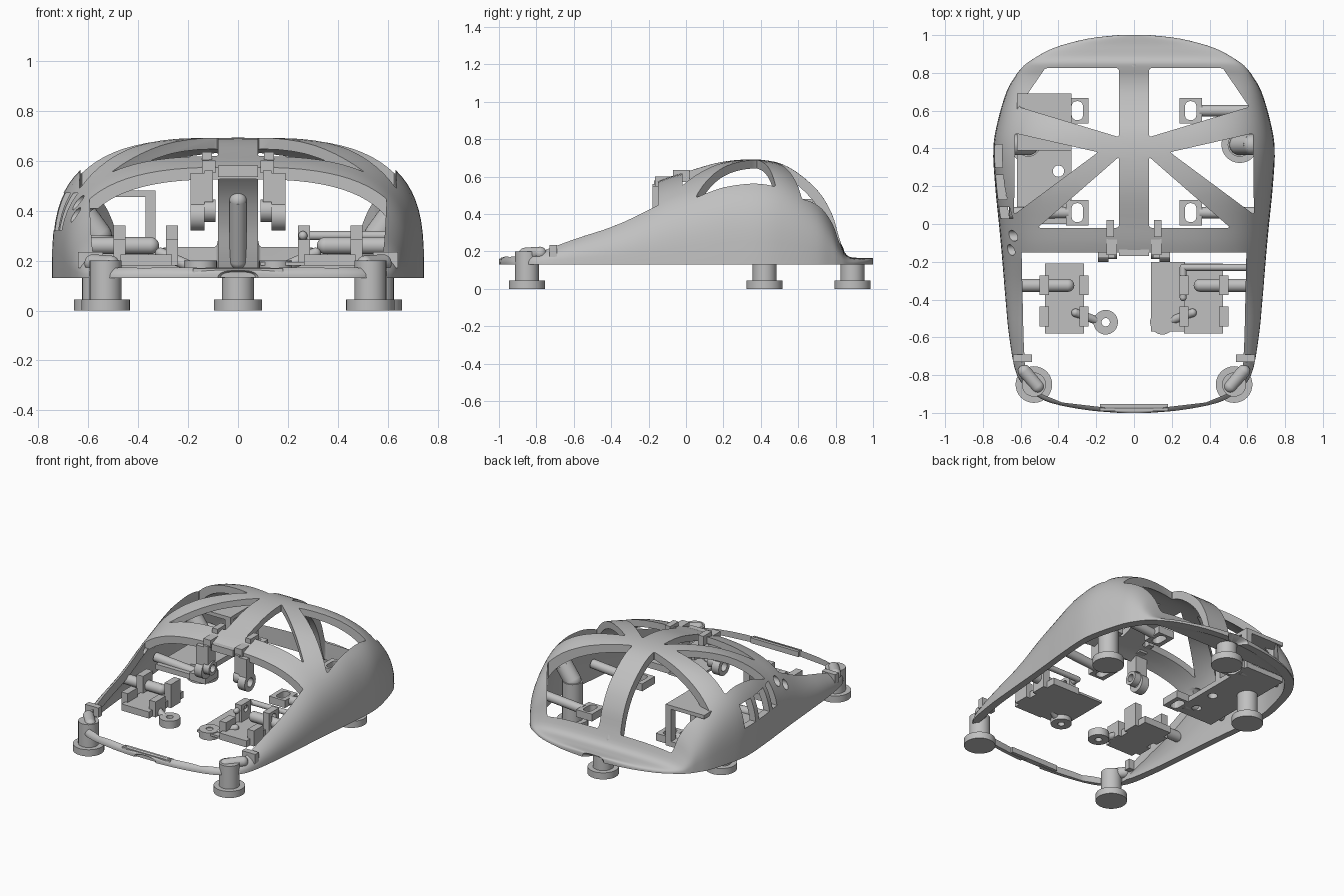
import bpy, bmesh, math
from mathutils import Vector

if "Cube" in bpy.data.objects:
    bpy.data.objects.remove(bpy.data.objects["Cube"], do_unlink=True)

grey = bpy.data.materials.new("plain grey")
grey.use_nodes = True
grey.diffuse_color = (0.53, 0.53, 0.53, 1)
grey.node_tree.nodes["Principled BSDF"].inputs["Base Color"].default_value = (0.53, 0.53, 0.53, 1)
BASE = 0.13


def finish(name, bm):
    bmesh.ops.recalc_face_normals(bm, faces=bm.faces)
    mesh = bpy.data.meshes.new(name)
    bm.to_mesh(mesh)
    bm.free()
    mesh.materials.append(grey)
    ob = bpy.data.objects.new(name, mesh)
    bpy.context.collection.objects.link(ob)
    return ob


def smooth(ob):
    bpy.ops.object.select_all(action='DESELECT')
    ob.select_set(True)
    bpy.context.view_layer.objects.active = ob
    bpy.ops.object.shade_smooth_by_angle(angle=math.radians(35))
    return ob


def volume(mesh):
    bm = bmesh.new()
    bm.from_mesh(mesh)
    size = abs(bm.calc_volume())
    bm.free()
    return size


def cut(ob, cutter):
    """Subtract cutter, taking the first solver with a sound result."""
    old = volume(ob.data)
    mod = ob.modifiers.new("cut", 'BOOLEAN')
    mod.operation = 'DIFFERENCE'
    mod.object = cutter
    for solver in ('MANIFOLD', 'EXACT', 'FLOAT'):
        mod.solver = solver
        bpy.context.view_layer.update()
        graph = bpy.context.evaluated_depsgraph_get()
        mesh = bpy.data.meshes.new_from_object(ob.evaluated_get(graph))
        if 0.05 * old < volume(mesh) < 0.9999 * old:
            ob.data = mesh
            break
    ob.modifiers.remove(mod)
    bpy.data.objects.remove(cutter, do_unlink=True)
    return ob


def box(name, x, y, z):
    """Box from (min, max) pairs."""
    bm = bmesh.new()
    bmesh.ops.create_cube(bm, size=1)
    for v in bm.verts:
        v.co = [(a + b) / 2 + c * (b - a) for (a, b), c in zip((x, y, z), v.co)]
    return finish(name, bm)


def rod(name, a, b, r, round_ends=False):
    """Cylinder from a to b, with optional ball ends."""
    a, b = Vector(a), Vector(b)
    bm = bmesh.new()
    bmesh.ops.create_cone(bm, cap_ends=True, segments=32, radius1=r, radius2=r, depth=(b - a).length)
    turn = (b - a).to_track_quat('Z', 'Y')
    for v in bm.verts:
        v.co = turn @ v.co + (a + b) / 2
    if round_ends:
        for p in (a, b):
            ball = bmesh.ops.create_uvsphere(bm, u_segments=24, v_segments=12, radius=r)
            for v in ball["verts"]:
                v.co += p
    return smooth(finish(name, bm))


def skin(bm, loops):
    """Quads between neighbouring closed loops."""
    for a, b in zip(loops, loops[1:]):
        for i in range(len(a)):
            j = (i + 1) % len(a)
            bm.faces.new((a[i], a[j], b[j], b[i]))


def ring(name, a, b, r, hole):
    """Short tube from a to b."""
    a, b = Vector(a), Vector(b)
    turn = (b - a).to_track_quat('Z', 'Y')
    bm = bmesh.new()
    loops = []
    for p, rad in ((a, hole), (a, r), (b, r), (b, hole)):
        angles = [math.tau * i / 32 for i in range(32)]
        loops.append([bm.verts.new(p + turn @ Vector((rad * math.cos(t), rad * math.sin(t), 0))) for t in angles])
    skin(bm, loops + loops[:1])
    return smooth(finish(name, bm))


def prism(points, rounding=0.012):
    """Vertical cutter with rounded corners."""
    bm = bmesh.new()
    low, high = ([bm.verts.new((x, y, z)) for x, y in points] for z in (0, 1))
    skin(bm, [low, high])
    bm.faces.new(low)
    bm.faces.new(high)
    if rounding:
        upright = [e for e in bm.edges if abs(e.verts[0].co.z - e.verts[1].co.z) > 0.5]
        bmesh.ops.bevel(bm, geom=upright, offset=rounding, segments=3, affect='EDGES', profile=0.5)
    return finish("cutter", bm)


def catmull(pts, steps):
    out = []
    for i in range(len(pts) - 1):
        p0, p1, p2, p3 = (pts[max(0, min(len(pts) - 1, i + k))] for k in (-1, 0, 1, 2))
        for s in range(steps):
            t = s / steps
            out.append(p1 + (p2 - p0) * (t / 2) + (2 * p0 - 5 * p1 + 4 * p2 - p3) * (t * t / 2)
                       + (3 * p1 - p0 - 3 * p2 + p3) * (t ** 3 / 2))
    return out + [pts[-1]]


def arch(y, w, h, n=40):
    """Superellipse arch on the base height, squarer towards the back."""
    pts = []
    p = 2 / (2.7 + .6 * max(0, min(1, (y + .3) / .5)))
    for i in range(n + 1):
        c = math.cos(math.pi * i / n)
        s = 0 if i in (0, n) else math.sin(math.pi * i / n)
        pts.append((math.copysign(abs(c) ** p, c) * w, y, BASE + (h - BASE) * s ** p))
    return pts


# Shell: outer and inner arches lofted from front to back; stations are (y, half width, height)
stations = [Vector(p) for p in (
    (-1, .08, .16), (-.985, .25, .165), (-.95, .43, .185), (-.9, .53, .205), (-.8, .62, .24),
    (-.6, .66, .345), (-.4, .68, .435), (-.16, .70, .57), (0, .715, .625), (.2, .735, .68),
    (.4, .745, .69), (.55, .72, .65), (.7, .675, .53), (.78, .63, .40), (.82, .6, .27),
    (.86, .555, .18), (.93, .43, .165), (.98, .25, .165), (1, .08, .165))]
bm = bmesh.new()
hoops = []
for y, w, h in catmull(stations, 4):
    inside = arch(y * .955, w - .045, max(h - .045, BASE + .006))
    hoops.append([bm.verts.new(p) for p in arch(y, w, h) + inside[::-1]])
skin(bm, hoops)
for hoop in (hoops[0], hoops[-1]):
    for i in range(len(hoop) // 2 - 1):
        bm.faces.new((hoop[i], hoop[i + 1], hoop[-2 - i], hoop[-1 - i]))
shell = finish("shell", bm)

# Front opening, roof windows, side holes and side slots
front = [(.595, -.15), (.585, -.6), (.575, -.8), (.49, -.9), (.38, -.945), (.15, -.972)]
cut(shell, prism(front + [(-x, y) for x, y in reversed(front)], rounding=0))
windows = (((.08, .825), (.47, .825), (.61, .62), (.08, .46)),
           ((.19, .38), (.63, .48), (.635, .05)),
           ((.08, .355), (.51, -.02), (.08, -.02)))
for side in (-1, 1):
    for outline in windows:
        cut(shell, prism([(side * x, y) for x, y in outline]))
    for y, z in ((-.137, .383), (-.062, .432)):
        cut(shell, rod("cutter", (side * .5, y, z), (side * .9, y, z), .029))
for y0, y1 in ((.30, .42), (.13, .26), (.03, .09)):
    cut(shell, box("cutter", (-.9, -.6), (y0, y1), (.32, .47)))
smooth(shell)
box("roof_tab", (-.08, .08), (-.17, -.13), (.535, .58))
box("front_lap_joint", (-.18, .18), (-.99, -.952), (.132, .168))

# Feet and their posts
for i, (x, y, top) in enumerate(((-.53, -.85, .2), (.53, -.85, .2), (-.56, .42, .3), (.56, .42, .3), (0, .89, .155))):
    rod(f"foot_pad_{i}", (x, y, 0), (x, y, .045), .097)
    rod(f"foot_post_{i}", (x, y, .04), (x, y, top), .064)
rod("rear_post_brace", (0, .70, .44), (0, .81, .2), .035, True)

for side, label in ((-1, "right"), (1, "left")):
    def X(a, b):
        return tuple(sorted((side * a, side * b)))

    # Front corner bosses and rear foot braces
    rod(label + "_corner_boss", (side * .58, -.78, .19), (side * .51, -.86, .185), .035, True)
    box(label + "_corner_clip", X(.54, .64), (-.73, -.69), (.17, .235))
    rod(label + "_foot_brace", (side * .56, .42, .3), (side * .625, .42, .39), .055, True)

    # Roof clips and hanging wheel arms
    box(label + "_roof_clip", X(.105, .145), (-.07, .02), (.57, .635))
    box(label + "_roof_clip_foot", X(.09, .145), (-.165, -.05), (.55, .60))
    box(label + "_arm_plate", X(.10, .135), (-.18, -.1), (.435, .56))
    ring(label + "_arm_eye", (side * .09, -.14, .40), (side * .135, -.14, .40), .045, .025)
    box(label + "_outer_arm", X(.135, .19), (-.18, -.1), (.42, .55))
    ring(label + "_outer_arm_eye", (side * .135, -.14, .38), (side * .19, -.14, .38), .06, .03)

    # Button carriers with lugs, side rod and eye
    box(label + "_carrier", X(.265, .47), (-.58, -.21), (.18, .225))
    for x in (.265, .475):
        for y, top in ((-.325, .34), (-.49, .285)):
            lug = box(label + "_lug", X(x - .024, x + .024), (y - .052, y + .052), (.18, top))
            cut(lug, rod("cutter", (side * .2, y, top - .04), (side * .55, y, top - .04), .022))
    rod(label + "_carrier_rod", (side * .35, -.325, .26), (side * .62, -.325, .26), .034, True)
    ring(label + "_eye", (side * .15, -.52, .15), (side * .15, -.52, .2), .065, .022)
    rod(label + "_eye_arm", (side * .31, -.47, .23), (side * .2, -.51, .18), .022, True)

    # Slotted mounting plates on rods
    for y in (.06, .60):
        plate = box(label + "_slot_plate", X(.24, .36), (y - .068, y + .068), (.2, .25))
        cut(plate, prism([(side * x, y + d) for x, d in ((.27, -.05), (.33, -.05), (.33, .05), (.27, .05))],
                         rounding=.025))
        rod(label + "_slot_rod", (side * .35, y, .225), (side * .66, y, .25), .03)

# Extra thin plate and bent wire on one side
thin_plate = box("thin_plate", (.09, .27), (-.57, -.2), (.18, .195))
cut(thin_plate, rod("cutter", (.15, -.52, .1), (.15, -.52, .3), .024))
for a, b in (((.26, -.39, .3), (.26, -.23, .3)), ((.26, -.23, .3), (.59, -.23, .3)), ((.26, -.37, .3), (.26, -.37, .2))):
    rod("bent_wire", a, b, .018, True)

# Circuit holder: low tray, raised plate and supporting walls
tray = box("holder_tray", (-.62, -.33), (.0, .69), (.2, .235))
raised = box("holder_plate", (-.62, -.33), (.39, .69), (.455, .48))
for ob, x, y in ((tray, -.42, .43), (tray, -.40, .28), (tray, -.42, .1), (raised, -.42, .6)):
    cut(ob, rod("cutter", (x, y, .1), (x, y, .6), .03))
box("holder_wall", (-.37, -.33), (.64, .69), (.2, .46))
box("holder_front_wall", (-.37, -.33), (.39, .43), (.2, .46))
